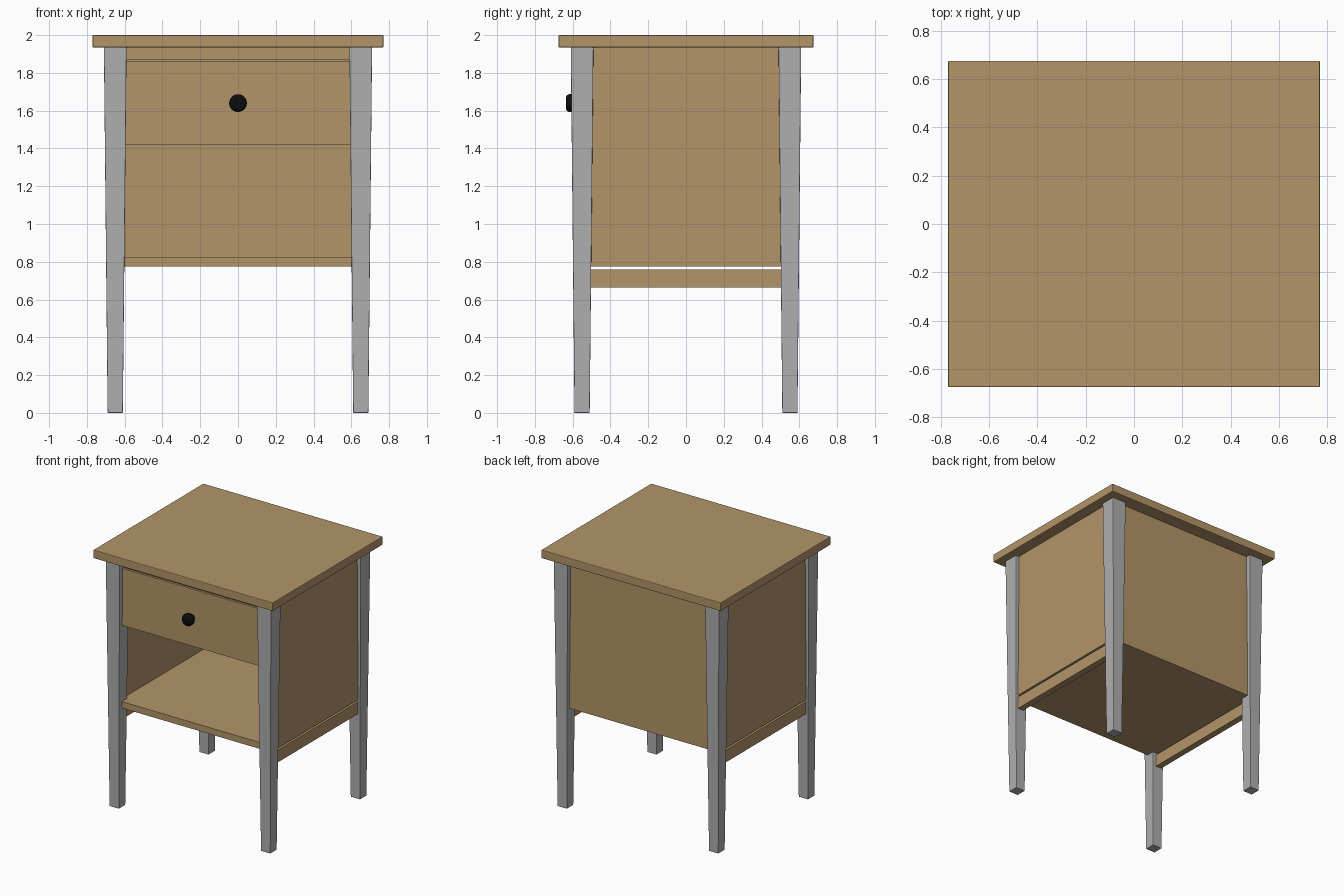
import bpy, bmesh, math
from mathutils import Matrix, Vector

if "Cube" in bpy.data.objects:
    bpy.data.objects.remove(bpy.data.objects["Cube"], do_unlink=True)


def material(name, rgb):
    m = bpy.data.materials.new(name)
    m.use_nodes = True
    m.diffuse_color = (*rgb, 1)
    m.node_tree.nodes["Principled BSDF"].inputs["Base Color"].default_value = (*rgb, 1)
    return m


wood = material("oak wood", (0.45, 0.30, 0.14))
grey = material("grey paint", (0.43, 0.43, 0.43))
black = material("black knob", (0.004, 0.004, 0.005))


def finish(bm, name, mat, bevel=0):
    bmesh.ops.recalc_face_normals(bm, faces=bm.faces)
    me = bpy.data.meshes.new(name)
    bm.to_mesh(me)
    bm.free()
    me.materials.append(mat)
    ob = bpy.data.objects.new(name, me)
    bpy.context.collection.objects.link(ob)
    if bevel:
        mod = ob.modifiers.new("soft edges", "BEVEL")
        mod.width = bevel
        mod.segments = 2
    return ob


def box(name, lo, hi, mat=wood, bevel=0, foot_scale=1):
    """Box between two corners; foot_scale narrows its lower end."""
    lo, hi = Vector(lo), Vector(hi)
    mid, size = (lo + hi) / 2, hi - lo
    bm = bmesh.new()
    bmesh.ops.create_cube(bm, size=1)
    for v in bm.verts:
        k = foot_scale if v.co.z < 0 else 1
        v.co = mid + Vector((v.co.x * size.x * k, v.co.y * size.y * k, v.co.z * size.z))
    return finish(bm, name, mat, bevel)


# Table top
box("table_top", (-0.77, -0.675, 1.935), (0.77, 0.675, 2), bevel=0.005)

# Tapered legs, side panels and low side rails
for side, sx in (("left", 1), ("right", -1)):
    for end, sy in (("front", -1), ("back", 1)):
        x, y = sx * 0.65, sy * 0.55
        box(f"{end}_{side}_leg", (x - 0.06, y - 0.06, 0), (x + 0.06, y + 0.06, 1.935),
            grey, 0.003, 0.67)
    x = sx * 0.655
    box(f"{side}_panel", (x - 0.025, -0.53, 0.775), (x + 0.025, 0.53, 1.935))
    box(f"{side}_rail", (x - 0.025, -0.53, 0.665), (x + 0.025, 0.53, 0.76))

# Back panel, open shelf and front top rail
box("back_panel", (-0.63, 0.51, 0.775), (0.63, 0.57, 1.935))
box("shelf", (-0.63, -0.565, 0.775), (0.63, 0.51, 0.825))
box("front_top_rail", (-0.63, -0.565, 1.87), (0.63, -0.50, 1.935))

# Drawer
box("drawer_front", (-0.625, -0.57, 1.42), (0.625, -0.52, 1.863))
box("drawer_box", (-0.61, -0.52, 1.425), (0.61, 0.48, 1.82))

# Turned knob: profile of (radius, distance from the drawer)
profile = [(0, 0), (0.028, 0), (0.028, 0.015), (0.042, 0.022), (0.047, 0.032),
           (0.047, 0.05), (0.042, 0.06), (0.032, 0.065), (0, 0.065)]
bm = bmesh.new()
verts = [bm.verts.new((r, -d, 0)) for r, d in profile]
edges = [bm.edges.new(pair) for pair in zip(verts, verts[1:])]
bmesh.ops.spin(bm, geom=verts + edges, cent=(0, 0, 0), axis=(0, 1, 0),
               angle=math.tau, steps=32)
bmesh.ops.remove_doubles(bm, verts=bm.verts, dist=0.0001)
bmesh.ops.transform(bm, matrix=Matrix.Translation((0, -0.57, 1.64)), verts=bm.verts)
knob = finish(bm, "drawer_knob", black)
bpy.ops.object.select_all(action="DESELECT")
knob.select_set(True)
bpy.context.view_layer.objects.active = knob
bpy.ops.object.shade_smooth_by_angle(angle=math.radians(40))
